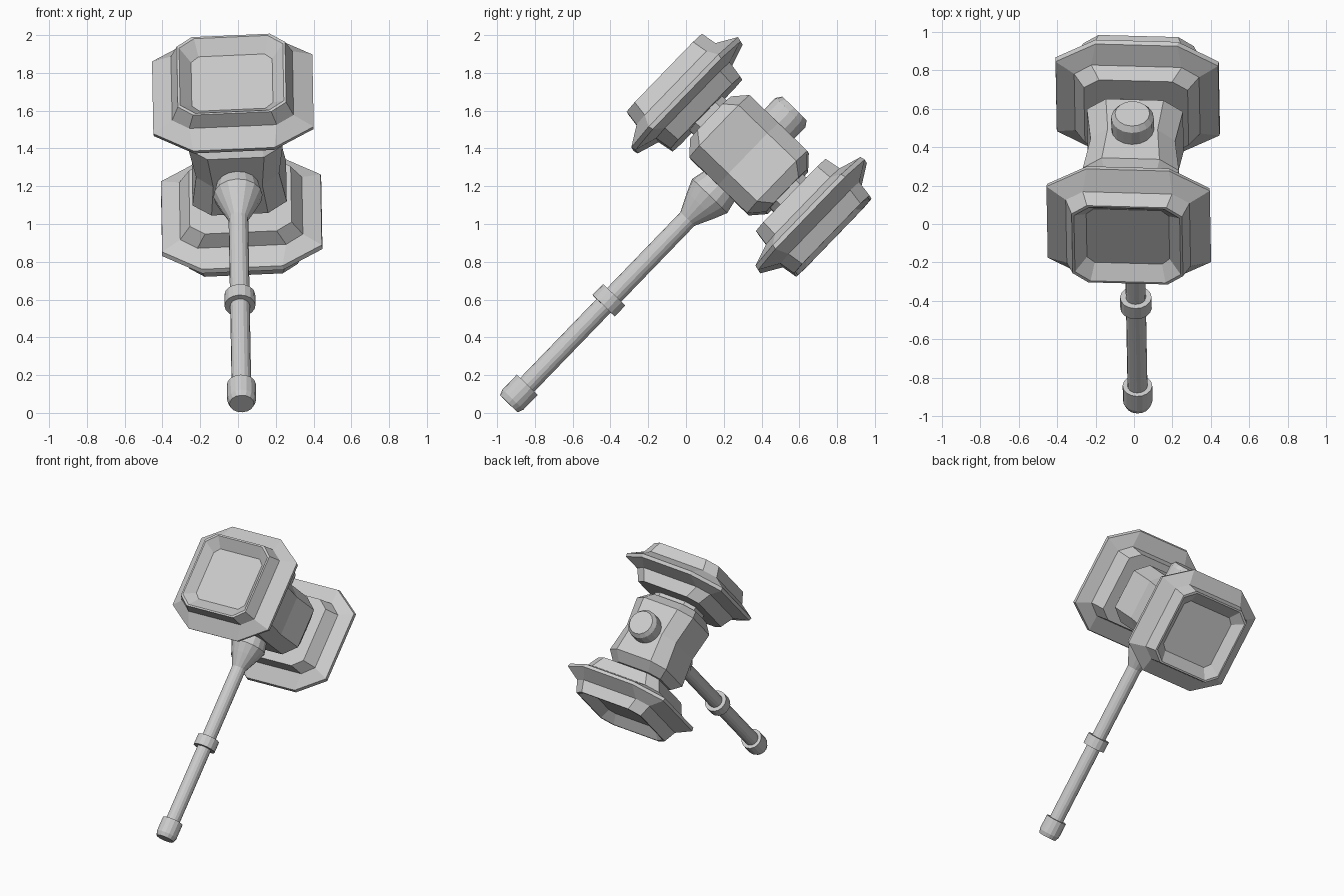
import bpy, bmesh, math
from mathutils import Vector, Matrix

if "Cube" in bpy.data.objects:
    bpy.data.objects.remove(bpy.data.objects["Cube"])

# Tilted frame: local z runs along the handle, local y along the head, origin at head centre
U = Vector((-0.013, 0.695, 0.719)).normalized()
V = Vector((0.05, 0.719, -0.695))
V = (V - U * V.dot(U)).normalized()
W = V.cross(U)
FRAME = Matrix.Translation((-0.004, 0.334, 1.364)) @ Matrix((W, V, U)).transposed().to_4x4()


def loft(name, rings):
    """Skin a list of equal-length rings and cap both ends."""
    bm = bmesh.new()
    rows = [[bm.verts.new(p) for p in ring] for ring in rings]
    n = len(rows[0])
    for a, b in zip(rows, rows[1:]):
        for i in range(n):
            j = (i + 1) % n
            bm.faces.new((a[i], a[j], b[j], b[i]))
    bm.faces.new(rows[0])
    bm.faces.new(rows[-1])
    bmesh.ops.recalc_face_normals(bm, faces=bm.faces)
    bm.transform(FRAME)
    mesh = bpy.data.meshes.new(name)
    bm.to_mesh(mesh)
    bm.free()
    ob = bpy.data.objects.new(name, mesh)
    bpy.context.collection.objects.link(ob)
    return ob


def octagon(y, hx, hz, cx, cz):
    """Rectangle with cut corners, lying across the head axis."""
    q = [(hx, hz - cz), (hx - cx, hz)]
    pts = q + [(-x, z) for x, z in q[::-1]]
    pts += [(-x, -z) for x, z in q] + [(x, -z) for x, z in q[::-1]]
    return [(x, y, z) for x, z in pts]


def turned(name, profile, sides=16):
    """Round part along the handle axis from (height, radius) pairs."""
    step = 2 * math.pi / sides
    return loft(name, [[(r * math.cos(i * step), r * math.sin(i * step), h)
                        for i in range(sides)] for h, r in profile])


# Handle parts
turned("handle", [(-1.72, .052), (-.47, .052), (-.37, .10), (-.30, .13),
                  (-.19, .105)])
turned("pommel", [(-1.83, .065), (-1.80, .077), (-1.69, .077)])
turned("grip_ring", [(-1.108, .082), (-1.028, .082)])
turned("top_knob", [(.20, .111), (.315, .111), (.345, .09)])

# Head core, pinched at its waist
loft("head_core", [octagon(y, hx, hz, cx, cz) for y, hx, hz, cx, cz in (
    (-.28, .21, .155, .08, .06), (-.213, .25, .229, .10, .08),
    (0, .22, .229, .09, .08),
    (.213, .25, .229, .10, .08), (.28, .21, .155, .08, .06))])
loft("neck", [octagon(y, .18, .125, .07, .05) for y in (-.34, .34)])

# Striking ends: stepped back, wide flange, raised rim with a sunken face
END = [(.314, .27, .265, .08, .06), (.405, .325, .28, .09, .07),
       (.442, .423, .40, .21, .14), (.467, .425, .406, .21, .14),
       (.53, .322, .30, .09, .065), (.617, .287, .287, .08, .065),
       (.617, .275, .275, .08, .065), (.555, .215, .20, .04, .04)]
for side, label in ((-1, "front"), (1, "back")):
    loft(label + "_striking_end",
         [octagon(side * y, *rest) for y, *rest in END])
